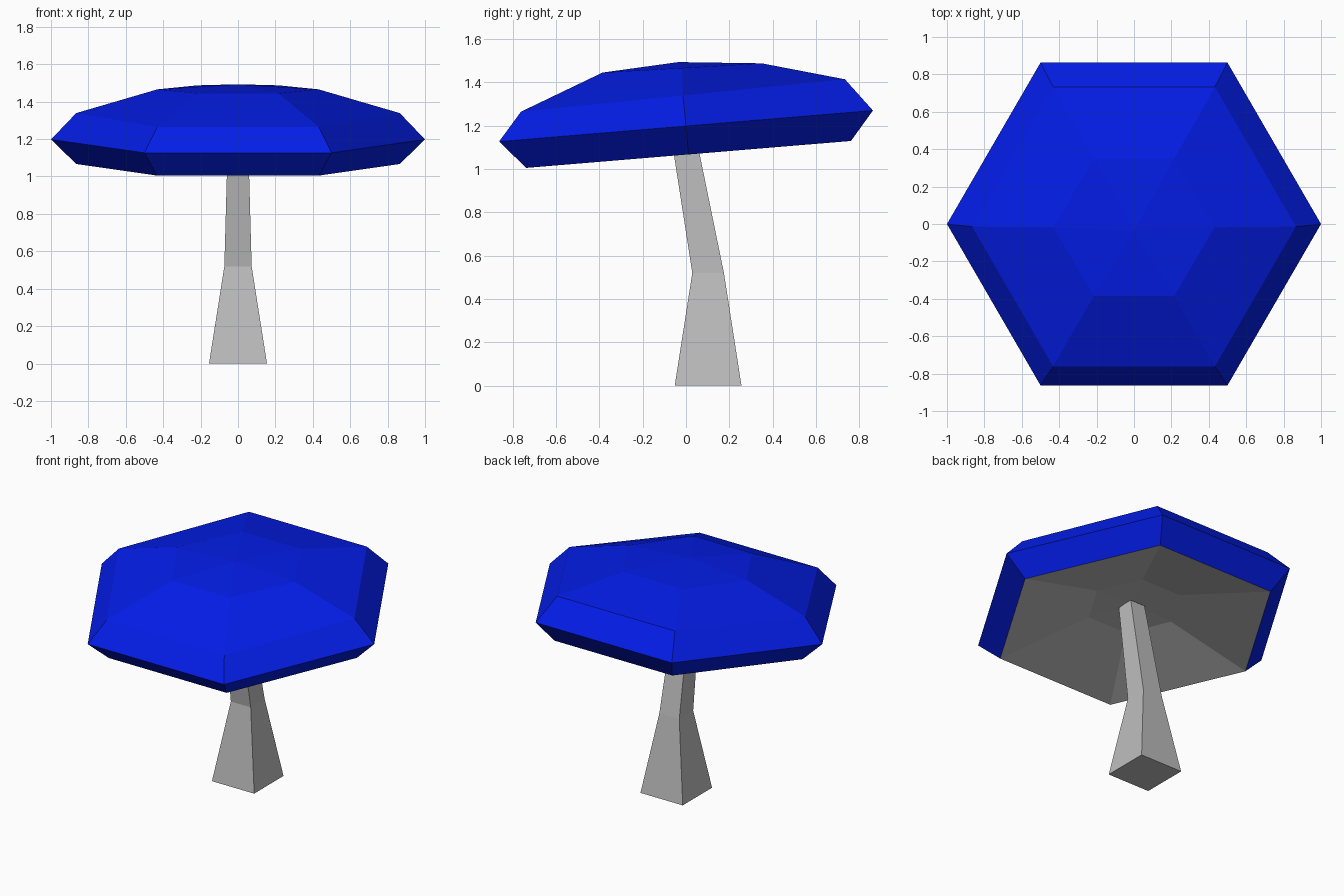
import bpy, bmesh, math

if "Cube" in bpy.data.objects:
    bpy.data.objects.remove(bpy.data.objects["Cube"])


def material(name, rgb):
    m = bpy.data.materials.new(name)
    m.diffuse_color = (*rgb, 1)
    m.use_nodes = True
    m.node_tree.nodes["Principled BSDF"].inputs["Base Color"].default_value = m.diffuse_color
    return m


blue = material("blue", (0.001, 0.012, 0.80))
grey = material("grey", (0.51, 0.51, 0.51))


def loft(name, rings, sides, start, mats, first_grey, tips=(None, None)):
    """Skin rings (rx, ry, centre y, centre z, slope); ends are capped or run to a tip."""
    bm = bmesh.new()
    loops = []
    for rx, ry, cy, cz, slope in rings:
        loop = []
        for i in range(sides):
            a = start + 2 * math.pi * i / sides
            y = ry * math.sin(a)
            loop.append(bm.verts.new((rx * math.cos(a), cy + y, cz + slope * y)))
        loops.append(loop)
    for k in range(len(loops) - 1):
        for i in range(sides):
            j = (i + 1) % sides
            f = bm.faces.new((loops[k][i], loops[k][j], loops[k + 1][j], loops[k + 1][i]))
            f.material_index = int(k >= first_grey)
    for loop, tip, idx in ((loops[0], tips[0], 0), (loops[-1], tips[1], len(mats) - 1)):
        if tip is None:
            bm.faces.new(loop).material_index = idx
        else:
            v = bm.verts.new(tip)
            for i in range(sides):
                bm.faces.new((loop[i], loop[(i + 1) % sides], v)).material_index = idx
    bmesh.ops.recalc_face_normals(bm, faces=bm.faces)
    me = bpy.data.meshes.new(name)
    bm.to_mesh(me)
    bm.free()
    for m in mats:
        me.materials.append(m)
    ob = bpy.data.objects.new(name, me)
    bpy.context.collection.objects.link(ob)
    return ob


# Tilted six-sided cap: domed blue top and rim, hollow grey underside
cap_rings = [
    (0.43, 0.424, -0.018, 1.466, 0.058),
    (0.865, 0.863, -0.014, 1.339, 0.1),
    (1.0, 0.996, 0.0, 1.198, 0.083),
    (0.865, 0.865, 0.012, 1.067, 0.083),
    (0.29, 0.29, 0.0, 1.203, 0.08),
]
loft("mushroom_cap", cap_rings, 6, 0, [blue, grey], 3,
     ((0, -0.035, 1.493), (0, 0, 1.215)))

# Bent, tapering four-sided stem (half widths scaled to corner radius)
r2 = math.sqrt(2)
stem_rings = [(hx * r2, hy * r2, cy, cz, 0) for hx, hy, cy, cz in (
    (0.155, 0.154, 0.102, 0.0),
    (0.073, 0.073, 0.102, 0.52),
    (0.054, 0.056, -0.022, 1.21))]
loft("mushroom_stem", stem_rings, 4, math.pi / 4, [grey], 9)
